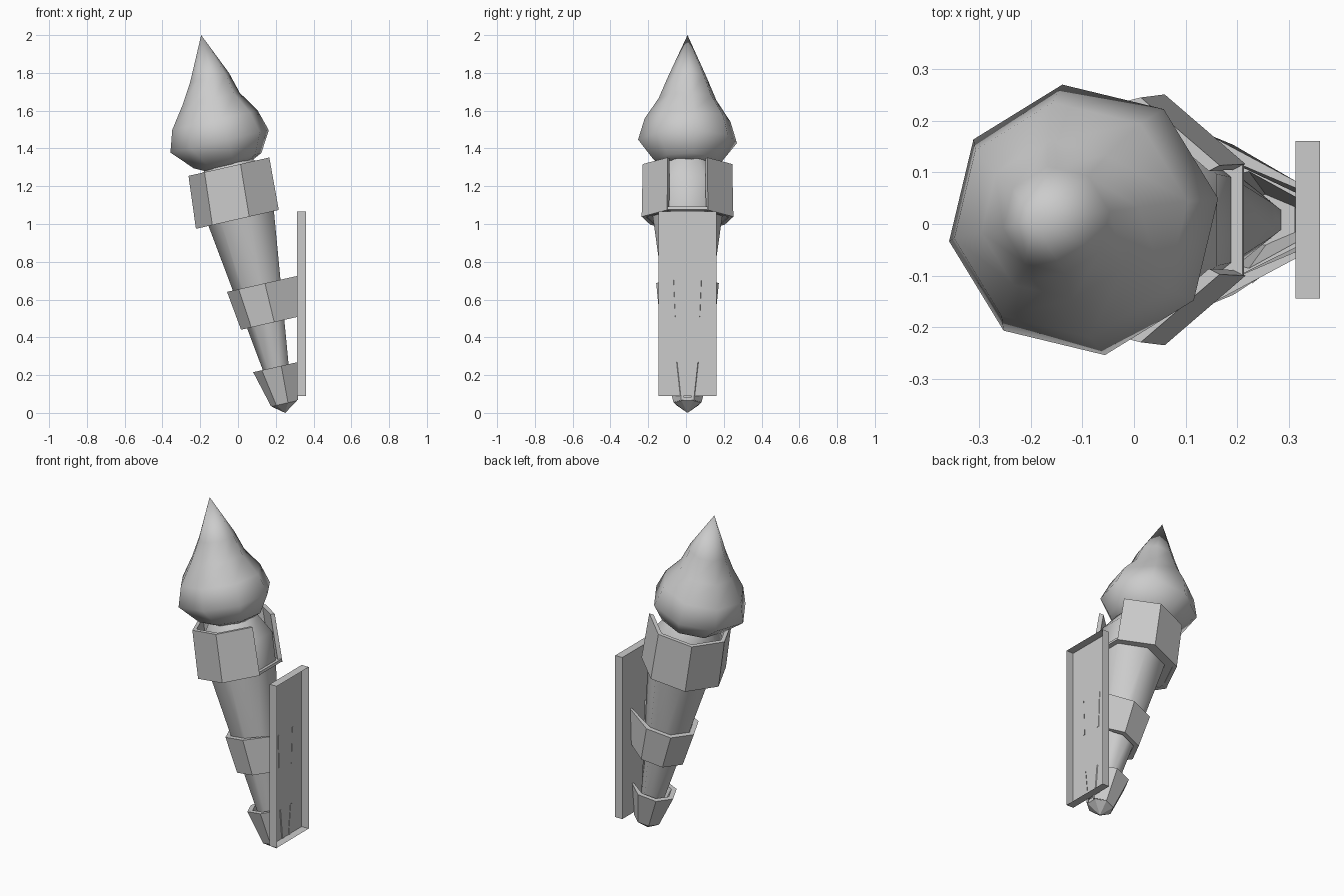
import bpy, bmesh
from math import sin, cos, radians
from mathutils import Vector

if "Cube" in bpy.data.objects:
    bpy.data.objects.remove(bpy.data.objects["Cube"])

TILT = radians(12.8)
U = Vector((cos(TILT), 0, sin(TILT)))
YC = 0.008


def loop(x, z, r, n=7, phase=180 / 7, sx=0.99, wall_x=None):
    """Tilted polygon; wall_x slides the two +x corners out to the wall plate."""
    pts = []
    for k in range(n):
        a = radians(phase + 360 / n * k)
        p = Vector((x, YC, z)) + U * (r * cos(a) * sx) + Vector((0, r * sin(a), 0))
        if wall_x and k in (0, n - 1):
            p += U * ((wall_x - p.x) / U.x)
        pts.append(p)
    return pts


def finish(name, bm):
    bmesh.ops.recalc_face_normals(bm, faces=bm.faces)
    me = bpy.data.meshes.new(name)
    bm.to_mesh(me)
    bm.free()
    ob = bpy.data.objects.new(name, me)
    bpy.context.collection.objects.link(ob)
    return ob


def smooth(ob, angle):
    bpy.ops.object.select_all(action='DESELECT')
    ob.select_set(True)
    bpy.context.view_layer.objects.active = ob
    bpy.ops.object.shade_smooth_by_angle(angle=radians(angle))


def loft(name, loops, tip=None):
    bm = bmesh.new()
    n = len(loops[0])
    rows = [[bm.verts.new(p) for p in l] for l in loops]
    for a, b in zip(rows, rows[1:]):
        for k in range(n):
            j = (k + 1) % n
            bm.faces.new((a[k], a[j], b[j], b[k]))
    bm.faces.new(rows[0])
    if tip:
        t = bm.verts.new(tip)
        for k in range(n):
            bm.faces.new((rows[-1][k], rows[-1][(k + 1) % n], t))
    else:
        bm.faces.new(rows[-1])
    return finish(name, bm)


def band(name, top, bottom, thick, wall_x=None, sx=0.99):
    """Six-panel open band with wall thickness, open towards the wall."""
    section = [(top, 0), (bottom, 0), (bottom, thick), (top, thick)]
    bm = bmesh.new()
    rows = [[bm.verts.new(p) for p in loop(c[0], c[1], c[2] - t, sx=sx, wall_x=wall_x)]
            for c, t in section]
    for i in range(4):
        a, b = rows[i], rows[(i + 1) % 4]
        for k in range(6):
            bm.faces.new((a[k], a[k + 1], b[k + 1], b[k]))
    for k in (0, 6):
        bm.faces.new([r[k] for r in rows])
    return finish(name, bm)


# Tapered handle with a bevelled top
handle = loft("handle", [loop(.245, .07, .045), loop(.202, .248, .075),
                         loop(.024, 1.04, .19), loop(-.018, 1.21, .205),
                         loop(-.042, 1.318, .14)])
smooth(handle, 55)

# Bands: collar, middle and lower brackets
band("collar", (-.037, 1.306, .243), (.008, 1.027, .249), .025, sx=.95)
loft("collar_floor", [loop(.008, 1.03, .246, sx=.95), loop(.005, 1.045, .246, sx=.95)])
band("middle_bracket", (.106, .678, .17), (.16, .473, .149), .03, wall_x=.315)
band("lower_bracket", (.202, .243, .126), (.248, .052, .076), .03, wall_x=.317)
loft("bottom_tip", [loop(.247, .07, .074), loop(.248, .05, .074)], tip=(.25, YC, 0.0))

# Faceted, smooth-shaded flame
flame = [(-.05, 1.31, .13), (-.055, 1.335, .182), (-.0975, 1.4375, .265),
         (-.122, 1.55, .23), (-.143, 1.66, .155), (-.15, 1.775, .105)]
fl = loft("flame", [loop(x, z, r, n=8, phase=9, sx=1.02) for x, z, r in flame],
          tip=(-.195, YC, 2.0))
smooth(fl, 60)

# Wall plate: shallow tray, hollow on its outer (+x) side
bm = bmesh.new()
bmesh.ops.create_cube(bm, size=1)
bmesh.ops.scale(bm, vec=(.047, .305, .975), verts=bm.verts)
bmesh.ops.translate(bm, vec=(.3365, YC, .5775), verts=bm.verts)
bm.normal_update()
bmesh.ops.delete(bm, geom=[f for f in bm.faces if f.normal.x > .9], context='FACES_ONLY')
finish("wall_plate", bm)
